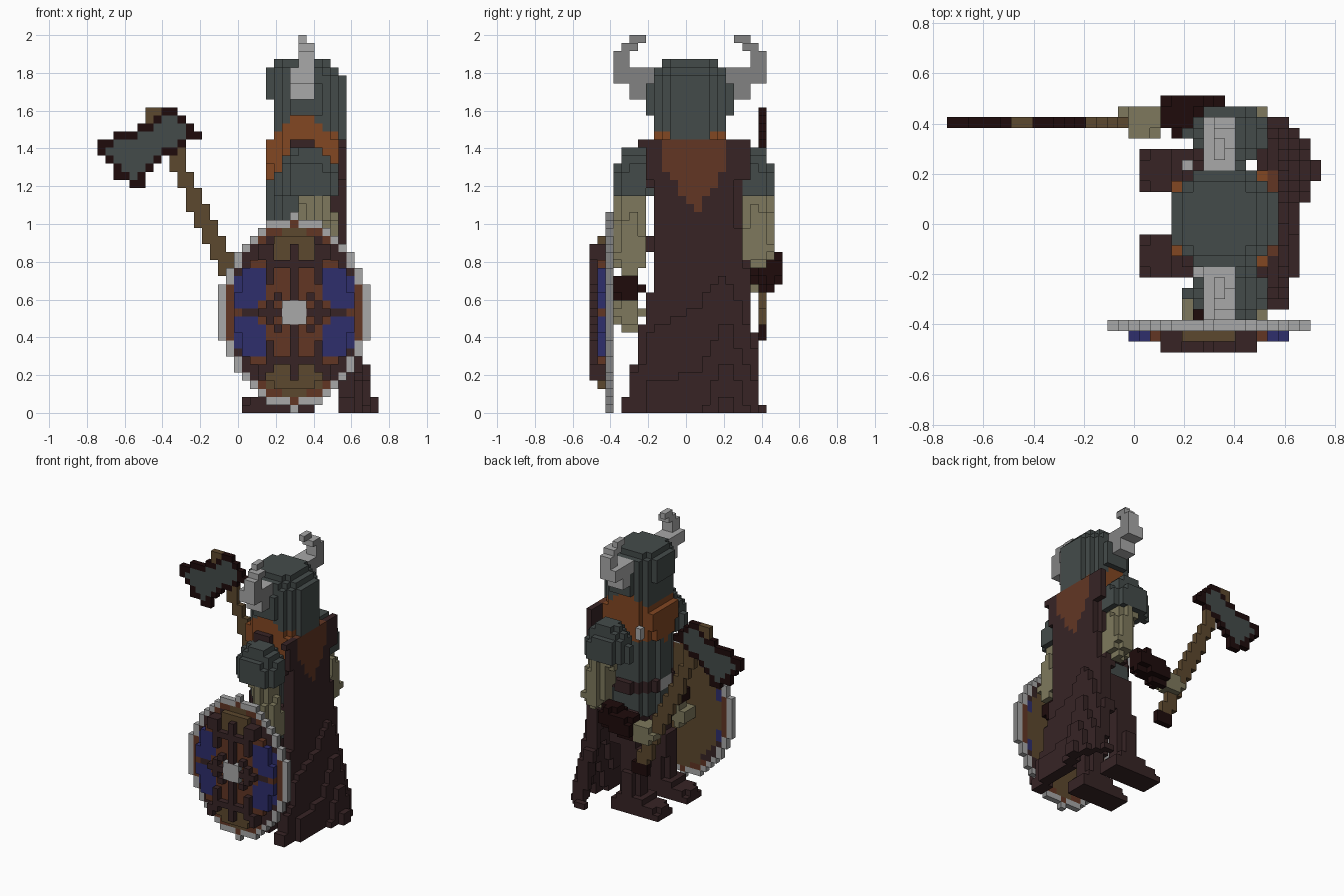
import bpy, bmesh, math
from mathutils import Vector

if "Cube" in bpy.data.objects:
    bpy.data.objects.remove(bpy.data.objects["Cube"])

V = 2 / 47                       # cell size
ORIGIN = Vector((-17.5 * V, -12 * V, 0))
RGB = {"steel": (68, 75, 74), "silver": (168, 168, 168), "grey": (130, 130, 130),
       "orange": (130, 71, 34), "wood": (98, 54, 36), "tan": (92, 72, 46),
       "khaki": (126, 121, 93), "brown": (55, 36, 37), "dark_leather": (30, 11, 11),
       "blue": (46, 46, 108)}
NAMES = list(RGB)
MATS = []
for n, c in RGB.items():
    m = bpy.data.materials.new(n)
    m.diffuse_color = [((v / 255 + 0.055) / 1.055) ** 2.4 for v in c] + [1]
    m.use_nodes = True
    m.node_tree.nodes["Principled BSDF"].inputs["Base Color"].default_value = m.diffuse_color
    MATS.append(m)

cells = {}                       # (i, j, k) -> (part, colour); first fill wins


def fill(part, lo, hi, rule):
    """Fill a box of cells; rule is a colour or a function giving one."""
    for i in range(lo[0], hi[0] + 1):
        for j in range(lo[1], hi[1] + 1):
            for k in range(lo[2], hi[2] + 1):
                c = rule if isinstance(rule, str) else rule(i, j, k)
                if c and (i, j, k) not in cells:
                    cells[i, j, k] = (part, c)


def limb(part, a, b, r, colour):
    """Fill cells within r of the segment a-b."""
    a, b = Vector(a), Vector(b)
    d = b - a

    def rule(i, j, k):
        p = Vector((i, j, k))
        t = max(0, min(1, (p - a).dot(d) / max(d.length_squared, 1e-6)))
        return colour if (p - a - d * t).length <= r else None
    lo = [math.floor(min(u, w) - r) for u, w in zip(a, b)]
    hi = [math.ceil(max(u, w) + r) for u, w in zip(a, b)]
    fill(part, lo, hi, rule)


def oval(u, v, ru, rv, p=2):
    return abs(u / ru) ** p + abs(v / rv) ** p <= 1


# Helmet: stacked ovals with an arched opening for the hair at the sides
def helmet(i, j, k):
    rx, ry = {43: (3.9, 3.9), 42: (4.8, 4.7), 41: (5.2, 4.9)}.get(k, (5.2, 5.4 if k > 36 else 4.6))
    cx = 25 if k > 41 else 25.5
    if not oval(i - cx, j - 12, rx, ry) or (k < 39 and i < 22):
        return None
    return "orange" if k < 37 and abs(i - 25) <= 1 + (36 - k) * 1.5 else "steel"


fill("helmet", (20, 6, 34), (31, 18, 43), helmet)

# Horns: (j range, k range, i range) steps, mirrored
for s in (0, 1):
    for j0, j1, k0, k1, i0, i1 in ((16, 19, 39, 40, 24, 26), (16, 21, 41, 42, 24, 26),
                                   (20, 21, 43, 44, 25, 26), (19, 20, 45, 45, 25, 26),
                                   (18, 19, 46, 46, 25, 25)):
        a, b = (j0, j1) if s else (24 - j1, 24 - j0)
        fill("horns", (i0, a, k0), (i1, b, k1), "silver")

# Beard and hair collar
fill("beard", (21, 9, 28), (23, 15, 33),
     lambda i, j, k: "orange" if abs(j - 12) <= (k - 27) * 0.8 else None)
fill("hair", (21, 7, 29), (29, 17, 33),
     lambda i, j, k: "orange" if oval(i - 25.5, j - 12, 5.2, 4.7) else None)
fill("hair", (28, 8, 29), (29, 16, 33), "orange")

# Brooches and buckle
for cell in ((22, 17, 30), (23, 7, 30)):
    fill("brooches", cell, (cell[0], cell[1], 31), "silver")
fill("buckle", (21, 11, 20), (21, 13, 21), "silver")


# Torso with belt, and tunic skirt
def torso(i, j, k):
    belt = k in (20, 21)
    r = 4.6 + 0.3 * belt
    if oval(i - 25.3, j - 12, r, r + 0.3):
        return "brown" if belt else "steel"


fill("torso", (21, 6, 16), (29, 18, 31), torso)

# Shoulder plates, arms, legs and boots (mirrored)
for s in (0, 1):
    def m(j):
        return 25 - j if s else j
    cj = m(5.1)
    fill("shoulder_plates", (21, 2, 27), (30, 23, 33),
         lambda i, j, k: "steel" if ((i - 25.8) / 3.9) ** 2
         + ((j - cj) / 2.7) ** 2 + ((k - 28) / 4.7) ** 2 <= 1 else None)
    limb("upper_arms", (26.5, m(5), 28), (27.8, m(4.6), 19.8 if s else 18.5), 2.05, "khaki")
    a, b = sorted((m(7), m(10)))
    fill("boots", (18, a, 0), (26, b, 0), "brown")
    fill("boots", (18, a, 1), (26, b, 1),
         lambda i, j, k: "brown" if i > 18 or a < j < b else None)
    fill("boots", (21, a, 2), (25, b, 2), "brown")
    fill("boots", (22, a, 3), (25, b, 6),
         lambda i, j, k: "brown" if 22 < i < 25 or a < j < b else None)
    a, b = sorted((m(8), m(10)))
    fill("legs", (22, a, 7), (25, b, 10), "brown")
    a, b = sorted((m(8), m(11)))
    fill("legs", (23, a, 11), (27, b, 16), "brown")
limb("right_bracer", (24, 21.7, 17.6), (21, 21.8, 16.6), 1.95, "dark_leather")
limb("right_hand", (18.5, 21.3, 16.2), (17.3, 21.2, 16), 1.6, "khaki")
limb("left_bracer", (27, 4.3, 15.3), (23.8, 4.3, 14.6), 1.8, "dark_leather")
limb("left_hand", (22.8, 4.3, 11.5), (24, 4.3, 12), 1.7, "khaki")


# Cape: sloping curved back sheet with folds and a fur point behind the neck
def cape(i, j, k):
    low = max(0, (24 - k) / 24)
    lo = 8 - 4 * max(0, (17 - k) / 17) - max(0, (k - 25) / 5)
    hi = 18.4 + 2.3 * max(0, (20 - k) / 20) + max(0, (k - 25) / 8)
    if not lo - 0.4 <= j <= hi + 0.4:
        return None
    back = 30.3 + 4 * low ** 1.6
    flare = min(2, abs(j - 16.5) * 0.6) + (0.8 if j < 7 or j > 20 else 0)
    bend = ((j - 12.5) / 9) ** 2 * 2 * (k < 29)
    depth = i - (back - bend * (1 - low) - flare * low)
    if not -1.7 <= depth <= 0.4 or (k > 28 and i < 30):
        return None
    fur = k >= 25 and abs(j - 12.7) <= min(4, (k - 25) * 0.65 + 0.5)
    return "wood" if fur else "brown"


fill("cape", (26, 3, 0), (34, 22, 33), cape)
fill("cape_shoulders", (24, 7, 32), (26, 9, 33), "brown")


# Shield: rim ring, stepped painted face, raised pattern and boss
def paint(dx, dz):
    x, z = abs(dx), abs(dz)
    if x == 0 and 2 <= z <= 8 or x == 1 and z == 6 or x == 2 and z == 6:
        return "brown"
    if 7 <= z <= 10 and x <= (2 if z < 10 else 1) + (dz in (-8, -9)):
        return "tan"
    if 6 <= z <= 9 and x == 3 or x == 4 and z in (7, 8):
        return "brown"
    if z == 0 and 2 <= x <= 6 or x == 3 and z in (1, 4, 5) or x == z == 2:
        return "brown"
    if 4 <= x <= 7 and 1 <= z <= 5 and x + z <= 11 and (x > 4 or z > 1):
        return "blue"
    return "brown" if x + z >= 12 and x >= 5 and z >= 5 else "wood"


def inside(dx, dz):
    return oval(dx, dz, 9.6, 12.1, 1.7)


def shield(i, j, k):
    dx, dz = i - 24, k - 12
    if not inside(dx, dz):
        return None
    if j == 2:
        if not all(inside(dx + a, dz + b) for a, b in ((1, 0), (-1, 0), (0, 1), (0, -1))):
            return "silver"
        return "tan" if oval(dx, dz, 7.3, 9.4) else paint(dx, dz)
    if j == 1:
        return paint(dx, dz) if oval(dx, dz, 7.3, 9.6) else None
    if abs(dx) <= 1 and abs(dz) <= 1:
        return "silver"
    if abs(dx) <= 4 and abs(dz) <= 8 and paint(dx, dz) == "brown":
        return "brown"


fill("shield", (14, 0, 0), (34, 2, 24), shield)

# Axe: head outline rows from the bottom up, with a dark border, then the handle
ROWS = ((4, 5), (2, 5), (2, 6), (1, 7), (0, 9), (0, 10), (2, 12), (5, 11), (7, 10), (8, 9))


def in_head(i, k):
    return 0 <= k - 28 < len(ROWS) and ROWS[k - 28][0] <= i <= ROWS[k - 28][1]


def axe_head(i, j, k):
    if not in_head(i, k):
        return None
    core = all(in_head(i + a, k + b) for a, b in ((1, 0), (-1, 0), (0, 1), (0, -1)))
    return "steel" if core else "dark_leather"


fill("axe_head", (0, 21, 28), (13, 21, 37), axe_head)
fill("axe_pommel", (18, 21, 9), (20, 21, 10), "dark_leather")
fill("axe_handle", (5, 21, 9), (21, 21, 37),
     lambda i, j, k: "tan" if -0.5 <= i - (7.8 + (33 - k) * 0.46) <= 1.8 else None)

# One mesh per part, keeping only the exposed cell faces; horn and rim backs are grey
FACES = (((1, 0, 0), ((1, 0, 0), (1, 1, 0), (1, 1, 1), (1, 0, 1))),
         ((-1, 0, 0), ((0, 0, 0), (0, 0, 1), (0, 1, 1), (0, 1, 0))),
         ((0, 1, 0), ((0, 1, 0), (0, 1, 1), (1, 1, 1), (1, 1, 0))),
         ((0, -1, 0), ((0, 0, 0), (1, 0, 0), (1, 0, 1), (0, 0, 1))),
         ((0, 0, 1), ((0, 0, 1), (1, 0, 1), (1, 1, 1), (0, 1, 1))),
         ((0, 0, -1), ((0, 0, 0), (0, 1, 0), (1, 1, 0), (1, 0, 0))))
for part in dict.fromkeys(p for p, _ in cells.values()):
    bm, verts = bmesh.new(), {}
    used = sorted({c for p, c in cells.values() if p == part} | {"grey"})
    for pos, (p, colour) in cells.items():
        if p != part:
            continue
        for n, corners in FACES:
            if tuple(a + b for a, b in zip(pos, n)) in cells:
                continue
            quad = []
            for c in corners:
                key = tuple(a + b for a, b in zip(pos, c))
                if key not in verts:
                    verts[key] = bm.verts.new(ORIGIN + Vector(key) * V)
                quad.append(verts[key])
            paint_name = "grey" if colour == "silver" and n[0] == 1 else colour
            bm.faces.new(quad).material_index = used.index(paint_name)
    mesh = bpy.data.meshes.new(part)
    for c in used:
        mesh.materials.append(MATS[NAMES.index(c)])
    bm.to_mesh(mesh)
    bm.free()
    bpy.context.collection.objects.link(bpy.data.objects.new(part, mesh))
